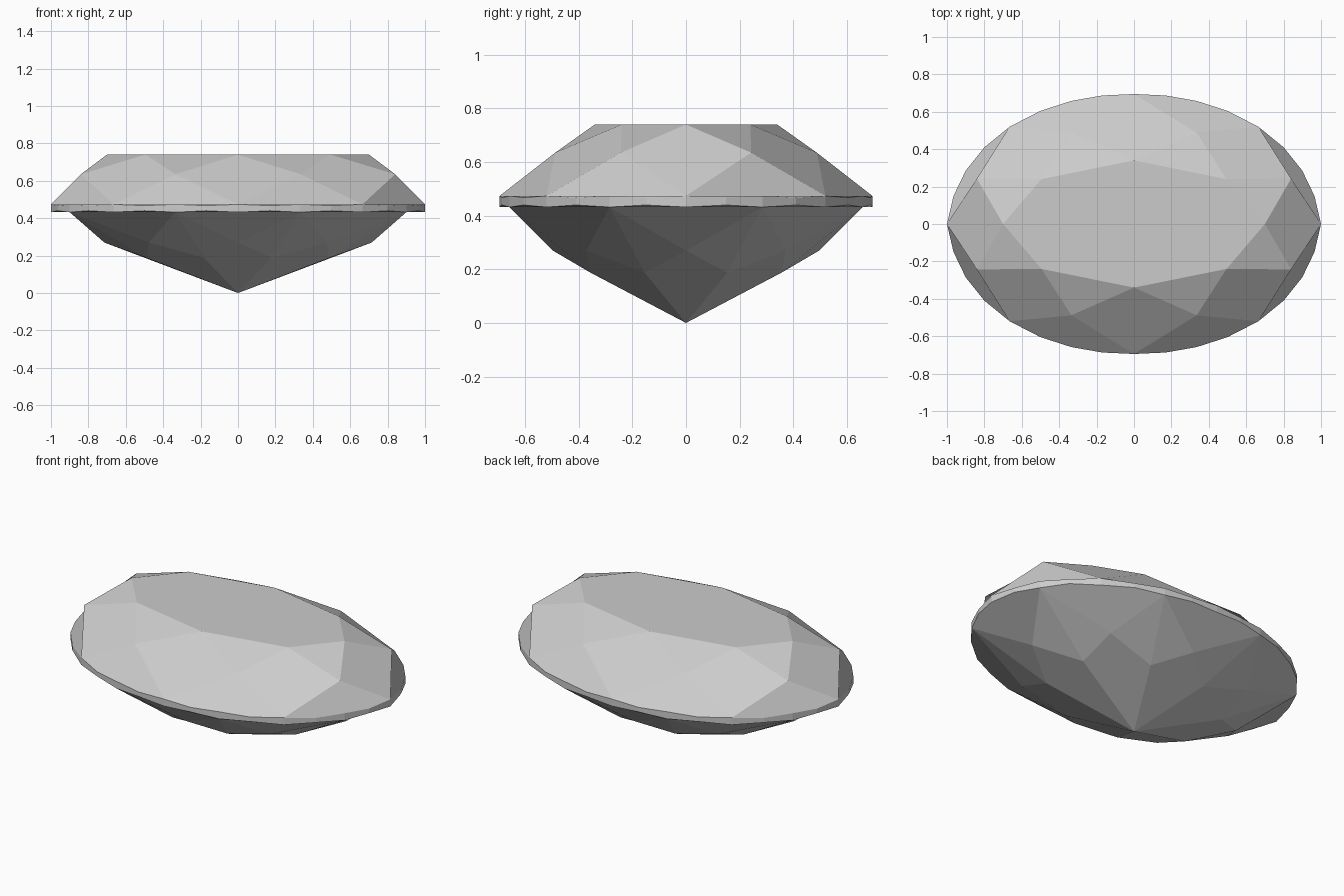
import bpy, bmesh

if "Cube" in bpy.data.objects:
    bpy.data.objects.remove(bpy.data.objects["Cube"])

bm = bmesh.new()


def ring(quadrant, heights):
    """Mirror quadrant points (+x to +y) into a full loop; heights alternate."""
    half = quadrant + [(-x, y) for x, y in reversed(quadrant)]
    loop = list(dict.fromkeys(half + [(-x, -y) for x, y in half]))
    return [bm.verts.new((x, y, heights[i % len(heights)])) for i, (x, y) in enumerate(loop)]


def scaled(points, f):
    return [(x * f, y * f) for x, y in points]


# Oval girdle outline, one quadrant
oval = [(1, 0), (0.965, 0.15), (0.9, 0.285), (0.8, 0.41), (0.665, 0.52),
        (0.5, 0.605), (0.335, 0.658), (0.17, 0.687), (0, 0.695)]
tips, mids = oval[::4], oval[2::4]

# Vertex rings from table to culet
table = ring([(0.7, 0), (0.495, 0.24), (0, 0.34)], [0.74])
crown = ring([(0.84, 0.243), (0.335, 0.488)], [0.635])
upper = ring(oval, [0.474, 0.467])
lower = ring(oval, [0.432, 0.44])
outer = ring(scaled(tips, 0.715), [0.27])
inner = ring(scaled(mids, 0.54), [0.187])
culet = bm.verts.new((0, 0, 0))

# Table and girdle band
bm.faces.new(table)
for i in range(32):
    j = (i + 1) % 32
    bm.faces.new((lower[i], lower[j], upper[j], upper[i]))

for k in range(8):
    n = (k + 1) % 8
    # Crown: star, kite and girdle facets
    bm.faces.new((table[k], crown[k], table[n]))
    bm.faces.new((table[k], crown[k - 1], upper[4 * k], crown[k]))
    bm.faces.new([crown[k]] + [upper[(4 * k + s) % 32] for s in range(5)])
    # Pavilion: main, side and girdle facets
    bm.faces.new((culet, inner[k], outer[k], inner[k - 1]))
    bm.faces.new((inner[k], lower[4 * k + 2], outer[k]))
    bm.faces.new((inner[k], outer[n], lower[4 * k + 2]))
    bm.faces.new([outer[k]] + [lower[(4 * k + s) % 32] for s in range(2, -3, -1)])

bmesh.ops.recalc_face_normals(bm, faces=bm.faces)
mesh = bpy.data.meshes.new("oval_gem")
bm.to_mesh(mesh)
bm.free()
bpy.context.collection.objects.link(bpy.data.objects.new("oval_gem", mesh))
